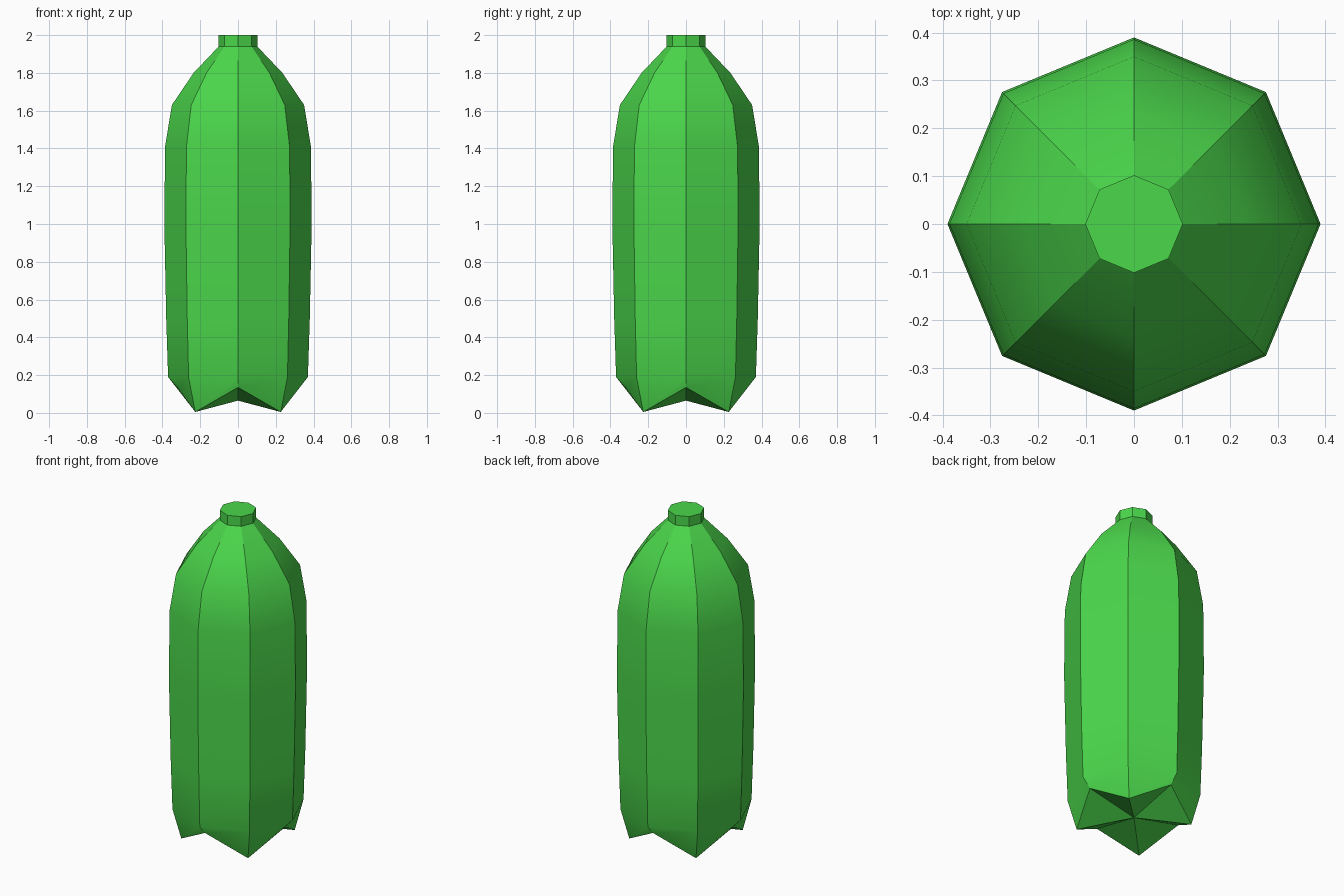
import bpy, bmesh, math

old = bpy.data.objects.get("Cube")
if old:
    bpy.data.objects.remove(old, do_unlink=True)

SIDES = 8

# Green plastic
green = bpy.data.materials.new("bright_green")
colour = (0.07, 0.68, 0.07, 1.0)
green.use_nodes = True
green.diffuse_color = colour
green.node_tree.nodes["Principled BSDF"].inputs["Base Color"].default_value = colour

bm = bmesh.new()


def ring(radius, height):
    """One eight-sided ring; radius and height are functions of the corner index."""
    verts = []
    for i in range(SIDES):
        a = math.tau * i / SIDES
        r = radius(i)
        verts.append(bm.verts.new((r * math.cos(a), r * math.sin(a), height(i))))
    return verts


# Base ring: every second corner drops into a foot
rings = [ring(lambda i: 0.32, lambda i: 0.005 if i % 2 else 0.135)]

# Body, shoulder and neck profile: radius, height
profile = [(0.37, 0.19), (0.38, 0.5), (0.39, 1.0), (0.386, 1.41),
           (0.35, 1.63), (0.235, 1.8), (0.102, 1.94), (0.102, 2.0)]
for r, z in profile:
    rings.append(ring(lambda i: r, lambda i: z))

for low, high in zip(rings, rings[1:]):
    for i in range(SIDES):
        j = (i + 1) % SIDES
        bm.faces.new((low[i], low[j], high[j], high[i]))

# Flat cap, and an underside fanned from a raised centre
bm.faces.new(rings[-1])
centre = bm.verts.new((0, 0, 0.065))
for i in range(SIDES):
    bm.faces.new((centre, rings[0][(i + 1) % SIDES], rings[0][i]))

bmesh.ops.recalc_face_normals(bm, faces=bm.faces)
mesh = bpy.data.meshes.new("bottle")
bm.to_mesh(mesh)
bm.free()
mesh.materials.append(green)

bottle = bpy.data.objects.new("bottle", mesh)
bpy.context.collection.objects.link(bottle)
bpy.context.view_layer.objects.active = bottle
bottle.select_set(True)
bpy.ops.object.shade_smooth_by_angle(angle=math.radians(29))
